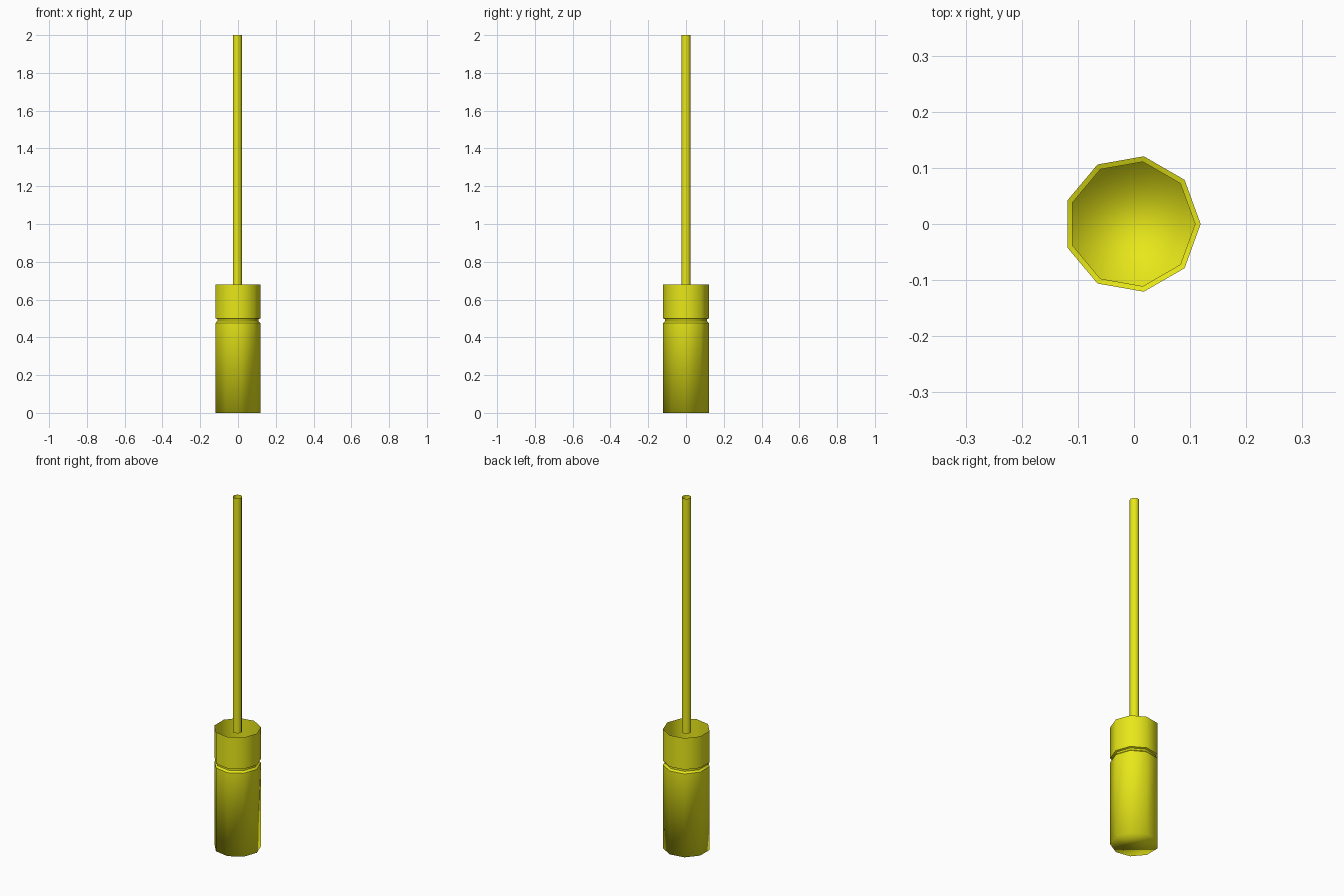
import bpy, bmesh, math

if "Cube" in bpy.data.objects:
    bpy.data.objects.remove(bpy.data.objects["Cube"])

SIDES = 9
CX = -0.0037  # centres the nine-sided outline on x = 0

mat = bpy.data.materials.new("yellow")
mat.diffuse_color = (0.8, 0.8, 0.01, 1)
mat.use_nodes = True
mat.node_tree.nodes["Principled BSDF"].inputs["Base Color"].default_value = mat.diffuse_color


def lathe(name, profile, cap_bottom=False, sharp=()):
    """Revolve (radius, z) points into an open, smooth nine-sided shell."""
    bm = bmesh.new()
    rings = []
    for r, z in profile:
        rings.append([bm.verts.new((CX + r * math.cos(math.tau * i / SIDES),
                                    r * math.sin(math.tau * i / SIDES), z))
                      for i in range(SIDES)])
    for a, b in zip(rings, rings[1:]):
        for i in range(SIDES):
            j = (i + 1) % SIDES
            bm.faces.new((a[i], a[j], b[j], b[i]))
    if cap_bottom:
        bm.faces.new(rings[0][::-1])
    for f in bm.faces:
        f.smooth = True
    for k in sharp:
        for i in range(SIDES):
            bm.edges.get((rings[k][i], rings[k][(i + 1) % SIDES])).smooth = False
    mesh = bpy.data.meshes.new(name)
    bm.to_mesh(mesh)
    bm.free()
    mesh.materials.append(mat)
    obj = bpy.data.objects.new(name, mesh)
    bpy.context.collection.objects.link(obj)
    return obj


# Body: closed base, narrow groove, open collar on top
lathe("body", [(0.1225, 0), (0.1225, 0.476), (0.1125, 0.486),
               (0.1125, 0.496), (0.1225, 0.5), (0.1225, 0.68)],
      cap_bottom=True, sharp=(1, 2, 3, 4))

# Rod: thin open tube starting just inside the collar
lathe("rod", [(0.0245, 0.66), (0.0245, 2.0)])
